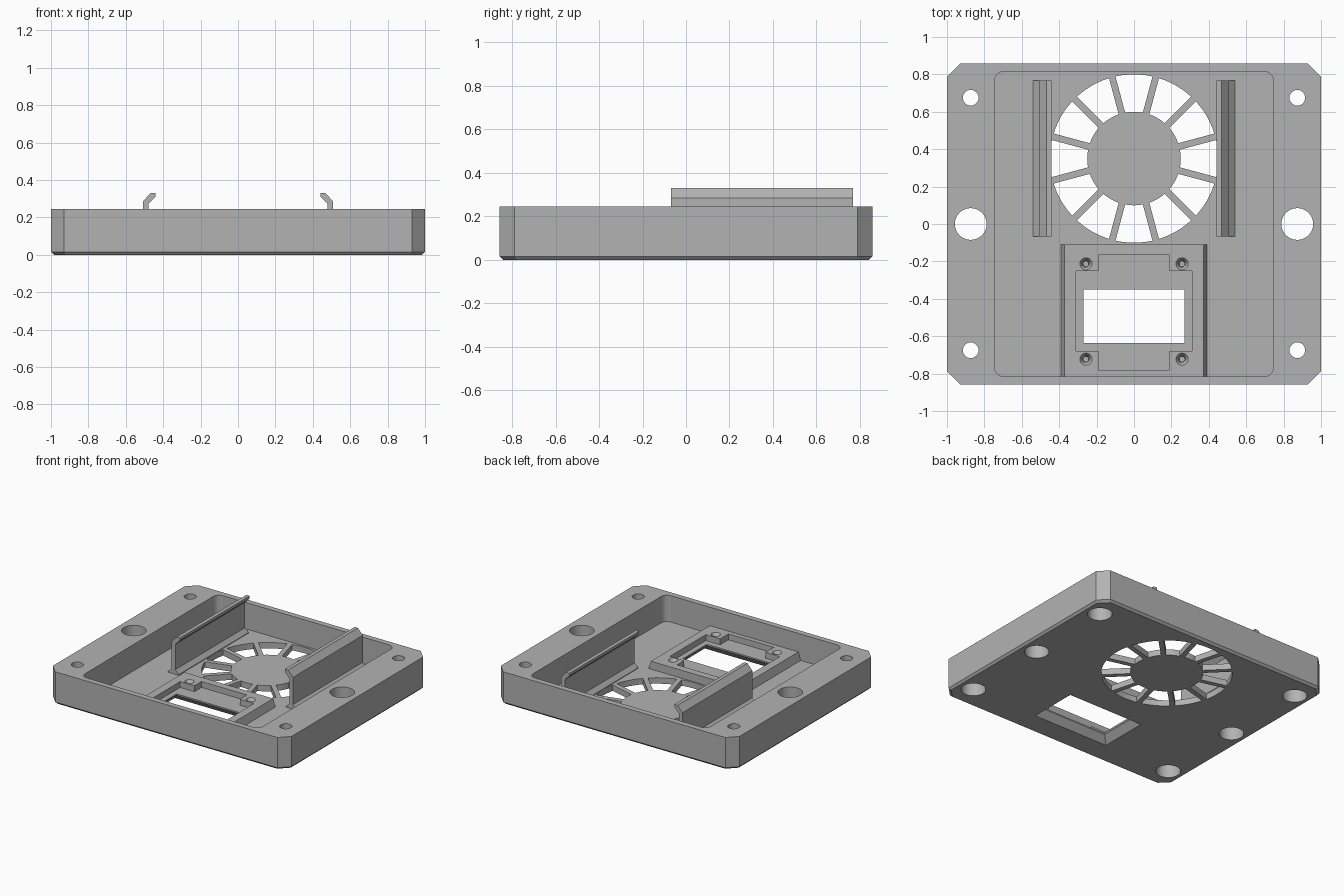
import bpy, bmesh, math
from mathutils import Vector

cube = bpy.data.objects.get("Cube")
if cube:
    bpy.data.objects.remove(cube, do_unlink=True)

grey = bpy.data.materials.new("plain grey")
grey.use_nodes = True
COLOUR = (0.45, 0.45, 0.45, 1)
grey.diffuse_color = COLOUR
grey.node_tree.nodes["Principled BSDF"].inputs["Base Color"].default_value = COLOUR

FLOOR, TOP, HALF_Y = 0.045, 0.245, 0.858
PLATE_TOP = 0.105
FAN_Y = 0.35


def loft(name, rings):
    """Solid through matching rings of 3D points, capped at both ends."""
    bm = bmesh.new()
    loops = [[bm.verts.new(p) for p in ring] for ring in rings]
    n = len(loops[0])
    for a, b in zip(loops, loops[1:]):
        for i in range(n):
            j = (i + 1) % n
            bm.faces.new((a[i], a[j], b[j], b[i]))
    bm.faces.new(loops[0][::-1])
    bm.faces.new(loops[-1])
    bmesh.ops.recalc_face_normals(bm, faces=bm.faces)
    mesh = bpy.data.meshes.new(name)
    bm.to_mesh(mesh)
    bm.free()
    mesh.materials.append(grey)
    obj = bpy.data.objects.new(name, mesh)
    bpy.context.collection.objects.link(obj)
    return obj


def at(points, z):
    return [(x, y, z) for x, y in points]


def prism(name, points, z0, z1):
    return loft(name, [at(points, z0), at(points, z1)])


def rect(x, y0, y1):
    return [(-x, y0), (x, y0), (x, y1), (-x, y1)]


def circle(x, y, r, n=32):
    return [(x + r * math.cos(math.tau * i / n), y + r * math.sin(math.tau * i / n)) for i in range(n)]


def clipped(hx, hy, c):
    """Rectangle with its corners cut off."""
    return [(-hx + c, -hy), (hx - c, -hy), (hx, -hy + c), (hx, hy - c),
            (hx - c, hy), (-hx + c, hy), (-hx, hy - c), (-hx, -hy + c)]


def rounded(hx, hy, r, steps=8):
    pts = []
    for q, (sx, sy) in enumerate([(1, 1), (-1, 1), (-1, -1), (1, -1)]):
        for i in range(steps + 1):
            a = (q + i / steps) * math.pi / 2
            pts.append((sx * (hx - r) + r * math.cos(a), sy * (hy - r) + r * math.sin(a)))
    return pts


def boolean(obj, cutters, operation="DIFFERENCE"):
    """Apply each tool in turn, then discard the tools."""
    for tool in cutters:
        mod = obj.modifiers.new("tool", "BOOLEAN")
        mod.operation, mod.solver, mod.object = operation, "EXACT", tool
        bpy.context.view_layer.update()
        graph = bpy.context.evaluated_depsgraph_get()
        mesh = bpy.data.meshes.new_from_object(obj.evaluated_get(graph))
        obj.modifiers.clear()
        obj.data = mesh
        bpy.data.objects.remove(tool, do_unlink=True)


# Tray with cut corners and a bevelled underside
tray = loft("tray", [at(clipped(0.985, HALF_Y - 0.015, 0.066), 0),
                     at(clipped(1, HALF_Y, 0.07), 0.016),
                     at(clipped(1, HALF_Y, 0.07), TOP)])
boolean(tray, [prism("pocket", rounded(0.745, 0.815, 0.05), FLOOR, 0.4)])

# Raised display mount with sloping sides
mount = loft("display_mount", [at(rect(0.395, -0.83, -0.11), 0.03),
                               at(rect(0.372, -0.83, -0.11), PLATE_TOP)])
boolean(tray, [mount], "UNION")

# Stepped recess, flared window and screw holes in the mount
cuts = [prism("recess", [(-0.31, -0.68), (-0.19, -0.68), (-0.19, -0.78), (0.19, -0.78),
                         (0.19, -0.68), (0.31, -0.68), (0.31, -0.25), (0.19, -0.25),
                         (0.19, -0.165), (-0.19, -0.165), (-0.19, -0.25), (-0.31, -0.25)], 0.06, 0.4),
        loft("window", [at(rect(0.325, -0.685, -0.295), -0.01),
                        at(rect(0.27, -0.635, -0.35), 0.05),
                        at(rect(0.27, -0.635, -0.35), 0.2)])]
for x in (-0.257, 0.257):
    for y in (-0.213, -0.723):
        cuts.append(loft("screw_hole", [at(circle(x, y, 0.015, 20), 0.04),
                                        at(circle(x, y, 0.02, 20), 0.085),
                                        at(circle(x, y, 0.036, 20), PLATE_TOP + 0.005)]))

# Rim holes: wide through holes mid-side, counterbored holes at corners
for x in (-0.873, 0.873):
    cuts.append(prism("side_hole", circle(x, 0, 0.085), -0.1, 0.4))
    for y in (-0.675, 0.675):
        cuts.append(prism("corner_hole", circle(x, y, 0.042), -0.1, 0.4))
        cuts.append(prism("counterbore", circle(x, y, 0.085), -0.1, 0.14))

# Fan vents between twelve straight spokes
for k in range(12):
    mid, pts = math.radians(30 * k), []
    for r, way in ((0.45, 1), (0.25, -1)):
        half = math.pi / 12 - math.asin(0.018 / r)
        for i in range(7):
            a = mid + way * half * (i / 3 - 1)
            pts.append((r * math.cos(a), FAN_Y + r * math.sin(a)))
    cuts.append(prism("vent", pts, -0.1, 0.2))
boolean(tray, cuts)

# Hooked retaining clips with flared feet
PROFILE = [(0.45, FLOOR - 0.01), (0.54, FLOOR - 0.01), (0.54, FLOOR + 0.005), (0.508, FLOOR + 0.035),
           (0.508, 0.285), (0.468, 0.33), (0.44, 0.33), (0.44, 0.31), (0.478, 0.272),
           (0.478, FLOOR + 0.035), (0.45, FLOOR + 0.005)]
for side, name in ((1, "left_clip"), (-1, "right_clip")):
    loft(name, [[Vector((side * x, y, z)) for x, z in PROFILE] for y in (-0.068, 0.768)])

# Smooth curved walls, keep edges crisp
bpy.ops.object.select_all(action="DESELECT")
tray.select_set(True)
bpy.context.view_layer.objects.active = tray
bpy.ops.object.shade_smooth_by_angle(angle=math.radians(25))
